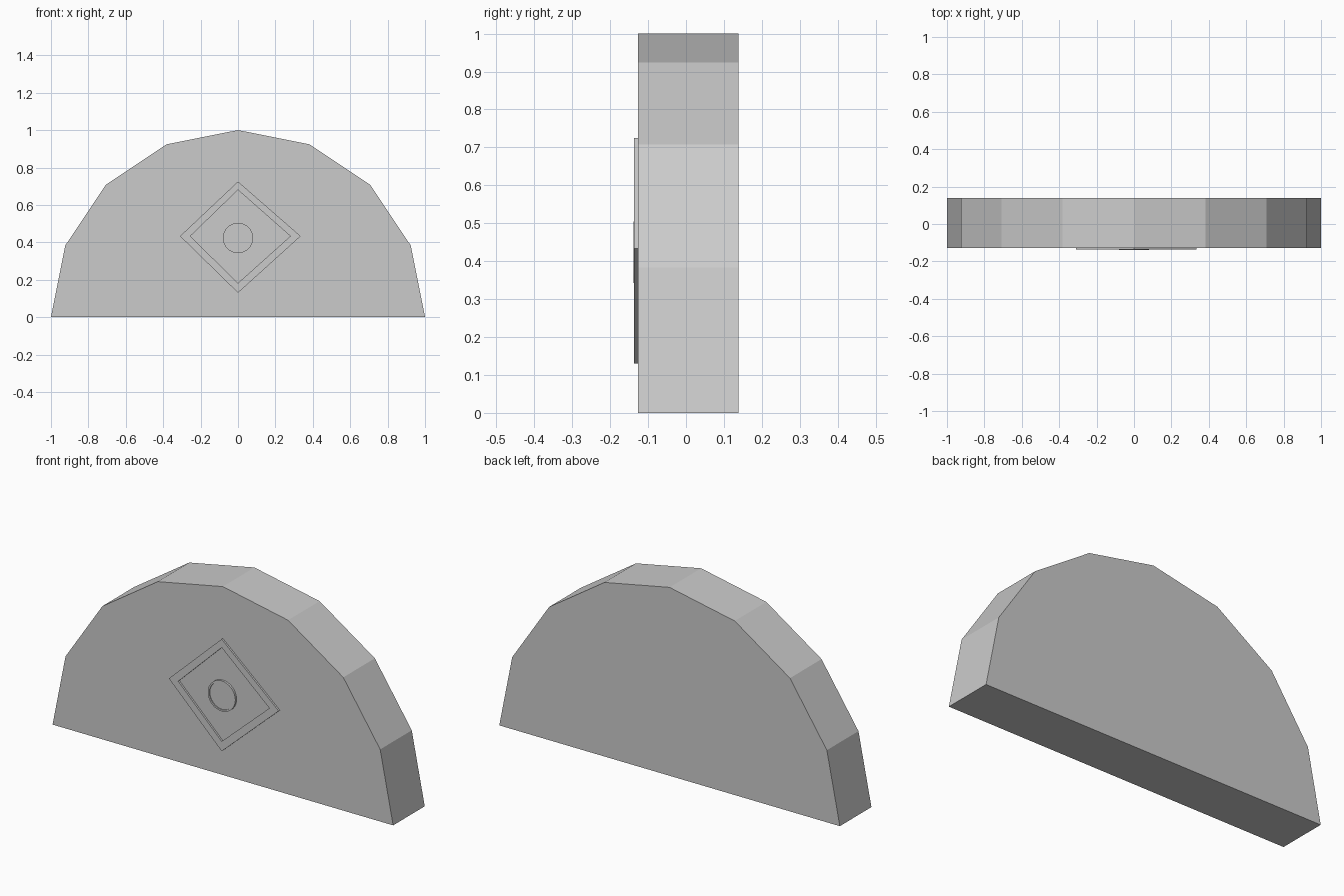
import bpy, bmesh
from math import sin, cos, pi

if "Cube" in bpy.data.objects:
    bpy.data.objects.remove(bpy.data.objects["Cube"])

BACK, FACE = 0.138, -0.127


def make_object(name, bm):
    bmesh.ops.recalc_face_normals(bm, faces=bm.faces)
    mesh = bpy.data.meshes.new(name)
    bm.to_mesh(mesh)
    bm.free()
    obj = bpy.data.objects.new(name, mesh)
    bpy.context.collection.objects.link(obj)
    return obj


def prism(name, profile, front, back):
    """Solid made from an (x, z) outline running from front to back."""
    bm = bmesh.new()
    face = bm.faces.new([bm.verts.new((x, front, z)) for x, z in profile])
    new = bmesh.ops.extrude_face_region(bm, geom=[face])["geom"]
    verts = [g for g in new if isinstance(g, bmesh.types.BMVert)]
    bmesh.ops.translate(bm, verts=verts, vec=(0, back - front, 0))
    return make_object(name, bm)


def frame(name, outer, inner, front, back):
    """Raised border between two matching (x, z) outlines."""
    bm = bmesh.new()
    loops = [[bm.verts.new((x, y, z)) for x, z in outline]
             for outline, y in ((outer, back), (outer, front), (inner, front), (inner, back))]
    n = len(outer)
    for k in range(4):
        a, b = loops[k], loops[(k + 1) % 4]
        for i in range(n):
            j = (i + 1) % n
            bm.faces.new((a[i], a[j], b[j], b[i]))
    return make_object(name, bm)


def circle(radius, sides, z=0.0, span=2 * pi, closed=True):
    count = sides if closed else sides + 1
    return [(radius * cos(span * i / sides), z + radius * sin(span * i / sides))
            for i in range(count)]


# Eight-sided half-round block
prism("half_round_body", circle(1, 8, span=pi, closed=False), FACE, BACK)

# Diamond border on the front
frame("diamond_frame",
      [(0.335, 0.433), (0, 0.725), (-0.31, 0.433), (0, 0.13)],
      [(0.28, 0.433), (0, 0.68), (-0.255, 0.433), (0, 0.182)],
      -0.137, FACE + 0.004)

# Round stud: thin rim around a lower disc
rim = frame("stud_rim", circle(0.081, 32, 0.423), circle(0.072, 32, 0.423), -0.138, FACE + 0.004)
disc = prism("stud_disc", circle(0.073, 32, 0.423), -0.133, FACE + 0.004)
for obj in (rim, disc):
    bpy.ops.object.select_all(action='DESELECT')
    obj.select_set(True)
    bpy.context.view_layer.objects.active = obj
    bpy.ops.object.shade_smooth_by_angle()
